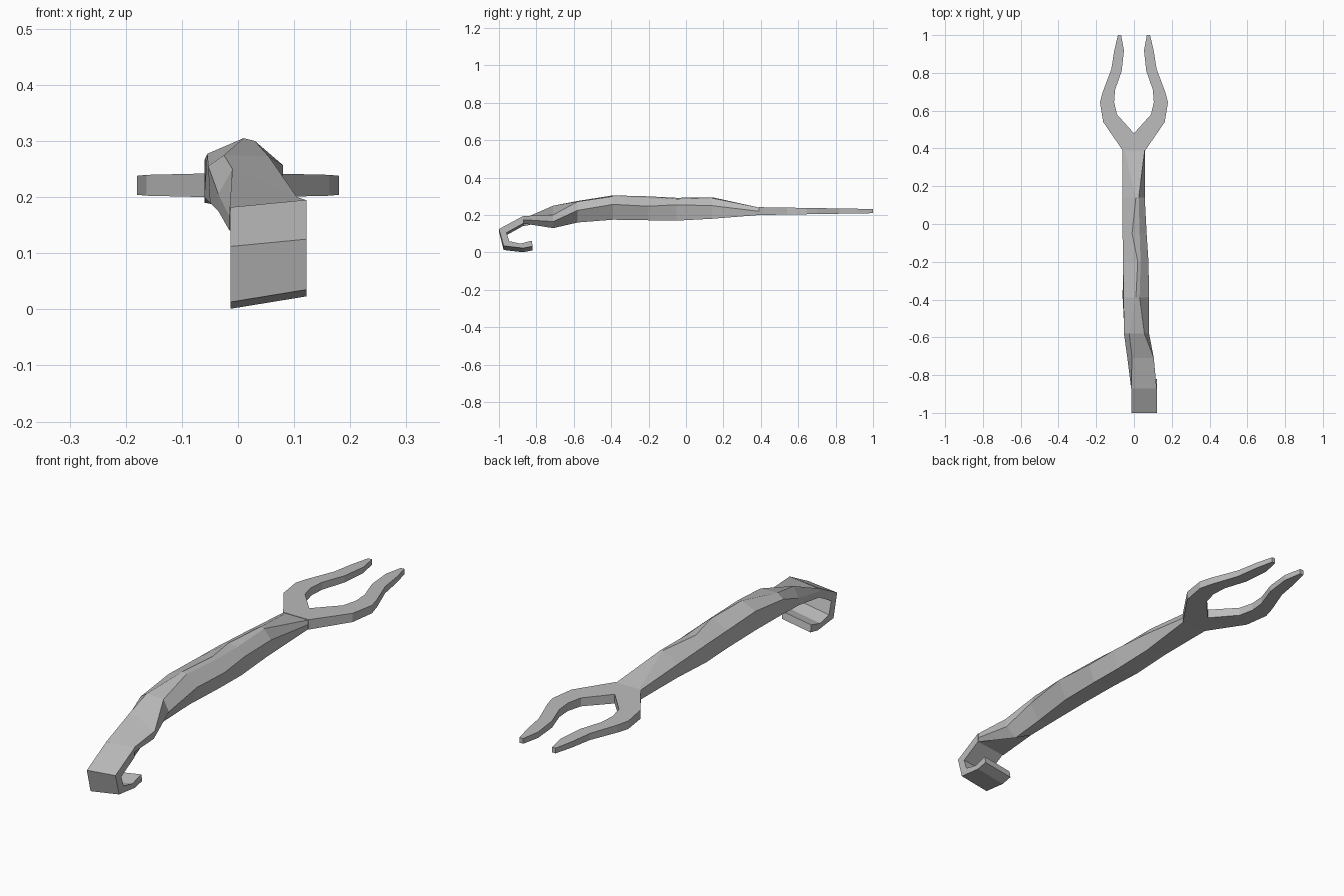
import bpy

if "Cube" in bpy.data.objects:
    bpy.data.objects.remove(bpy.data.objects["Cube"])

GREY = (0.5, 0.5, 0.5, 1)
metal = bpy.data.materials.new("grey metal")
metal.use_nodes = True
metal.diffuse_color = GREY
metal.node_tree.nodes["Principled BSDF"].inputs["Base Color"].default_value = GREY


def add_mesh(name, verts, faces):
    mesh = bpy.data.meshes.new(name)
    mesh.from_pydata(verts, [], faces)
    mesh.materials.append(metal)
    obj = bpy.data.objects.new(name, mesh)
    bpy.context.collection.objects.link(obj)
    return obj


def loft(name, rings):
    """Skin equal-sized rings of points and cap both ends."""
    n = len(rings[0])
    verts = [p for ring in rings for p in ring]
    faces = [tuple(range(n))[::-1]]
    for r in range(len(rings) - 1):
        for i in range(n):
            j = (i + 1) % n
            faces.append((r * n + i, r * n + j, r * n + n + j, r * n + n + i))
    last = (len(rings) - 1) * n
    faces.append(tuple(range(last, last + n)))
    return add_mesh(name, verts, faces)


# Twisted handle: sections (x, z) running ridge, right side, underside, left side
sections = {
    -0.87: [(-.015, .18), (-.015, .165), (-.015, .14), (.12, .155), (.12, .175), (.12, .195)],
    -0.71: [(-.01, .25), (-.035, .205), (-.035, .175), (.05, .13), (.10, .165), (.105, .2)],
    -0.58: [(-.025, .275), (-.053, .255), (-.05, .19), (.035, .16), (.08, .225), (.055, .272)],
    -0.39: [(.01, .305), (-.055, .277), (-.06, .2), (.045, .175), (.08, .257), (.03, .3)],
    -0.20: [(.02, .3), (-.058, .27), (-.058, .195), (.05, .172), (.077, .247), (.035, .29)],
    -0.05: [(-.01, .292), (-.06, .265), (-.06, .19), (.05, .17), (.067, .255), (.03, .285)],
    0.14: [(.01, .295), (-.06, .255), (-.055, .195), (.045, .18), (.057, .25), (.025, .29)],
    0.39: [(-.05, .24), (-.06, .24), (-.06, .2), (.057, .2), (.057, .22), (.057, .24)],
}
rings = [[(x, y, z) for x, z in pts] for y, pts in sections.items()]
handle = loft("handle", [ring[::-1] for ring in rings])

# Curled hook: (outer y, outer z, inner y, inner z) along the band, slightly tilted
band = [(-.87, .195, -.87, .155), (-1.0, .125, -.96, .105), (-.975, .035, -.945, .06),
        (-.87, .023, -.885, .047), (-.82, .033, -.825, .063)]
hook_rings = []
for i, (oy, oz, iy, iz) in enumerate(band):
    tilt = .013 if i < 2 else .022
    hook_rings.append([(-.013, oy, oz - tilt), (.122, oy, oz),
                       (.122, iy, iz), (-.013, iy, iz - tilt)])
hook = loft("hook", hook_rings)

# Two-pronged fork: (outer x, outer y, inner x, inner y) up one prong, mirrored
prong = [(.06, .39, 0, .39), (.06, .39, 0, .48), (.163, .54, .09, .58), (.18, .645, .105, .645),
         (.165, .7, .1, .71), (.12, .82, .065, .81), (.104, .92, .053, .92), (.085, 1, .068, 1)]
fork_rings = []
for ox, oy, ix, iy in prong[1:]:
    ring = []
    for x, y, side in ((ox, oy, 1), (ix, iy, 1), (ix, iy, -1), (ox, oy, -1)):
        thick = .021 - .016 * max(0, y - .39)
        ring.append((x, y, .221 + side * thick))
    fork_rings.append(ring)
# Root triangle closing the gap between the prongs
ox, oy, ix, iy = prong[0]
fork_rings.insert(0, [(ox, oy, .242), (ix, iy, .242), (ix, iy, .2), (ox, oy, .2)])
fork = loft("fork", fork_rings)
mirror = fork.modifiers.new("Mirror", "MIRROR")
mirror.use_clip = True

# Consistent outward normals on every part
import bmesh
for obj in (handle, hook, fork):
    bm = bmesh.new()
    bm.from_mesh(obj.data)
    bmesh.ops.remove_doubles(bm, verts=bm.verts, dist=.0005)
    bmesh.ops.recalc_face_normals(bm, faces=bm.faces)
    # drop the inner wall on the fork's mirror plane
    if obj is fork:
        inner = [f for f in bm.faces if all(abs(v.co.x) < .0001 for v in f.verts)]
        bmesh.ops.delete(bm, geom=inner, context="FACES")
    bm.to_mesh(obj.data)
    bm.free()
